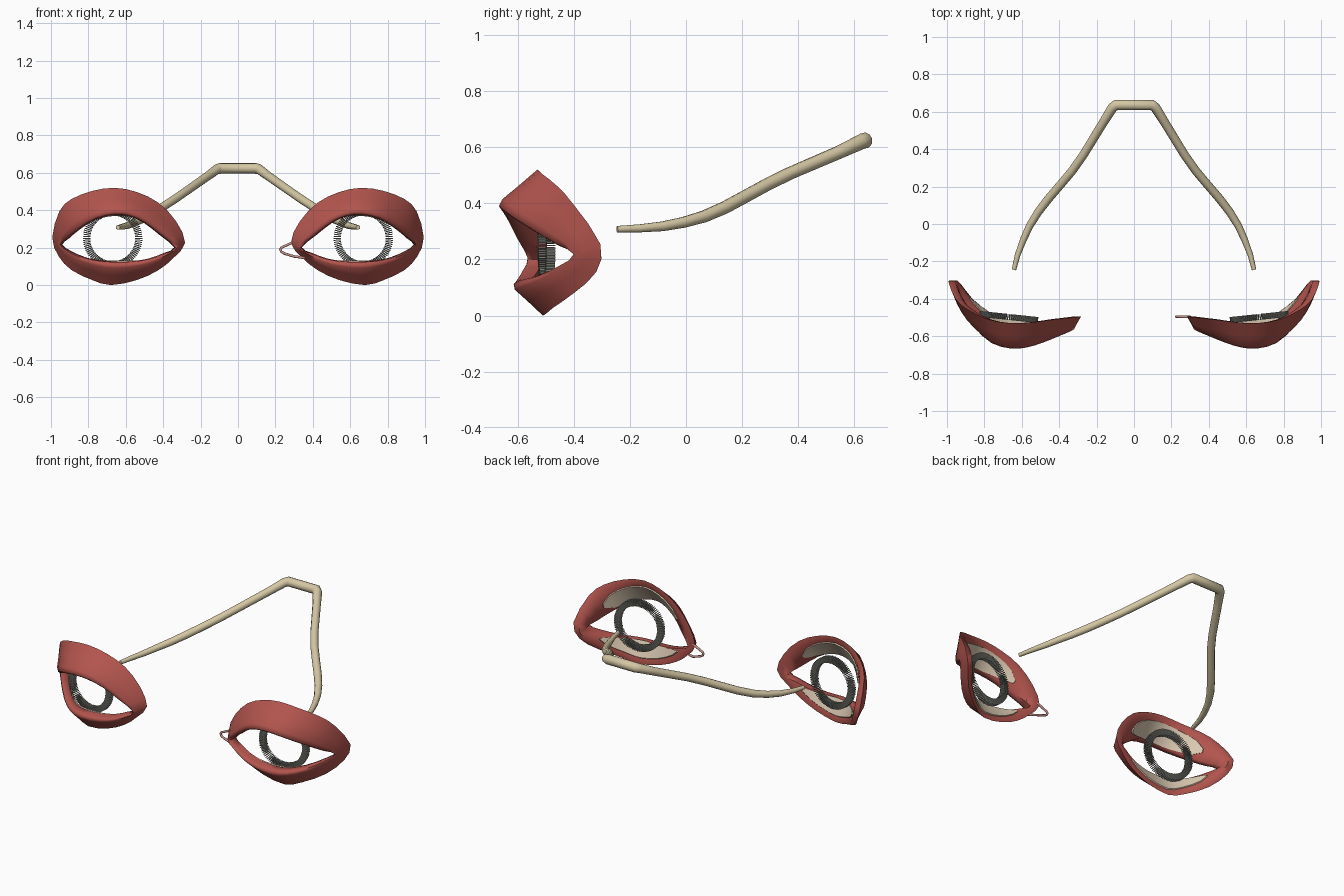
import bpy, bmesh, math
from mathutils import Vector as V, Matrix

if "Cube" in bpy.data.objects:
    bpy.data.objects.remove(bpy.data.objects["Cube"])


def mat(name, rgb):
    m = bpy.data.materials.new(name)
    m.diffuse_color = (*rgb, 1)
    m.use_nodes = True
    m.node_tree.nodes["Principled BSDF"].inputs["Base Color"].default_value = m.diffuse_color
    return m


RED = mat("lid_red", (0.45, 0.09, 0.075))
BEIGE = mat("nerve_beige", (0.66, 0.57, 0.37))
PLATE = mat("plate_beige", (0.70, 0.58, 0.44))
GREY = mat("fibre_grey", (0.30, 0.30, 0.27))
PINK = mat("duct_pink", (0.55, 0.29, 0.25))


def finish(bm, name, material, angle=None):
    bmesh.ops.recalc_face_normals(bm, faces=bm.faces)
    me = bpy.data.meshes.new(name)
    bm.to_mesh(me)
    bm.free()
    ob = bpy.data.objects.new(name, me)
    bpy.context.collection.objects.link(ob)
    me.materials.append(material)
    if angle:
        bpy.ops.object.select_all(action='DESELECT')
        ob.select_set(True)
        bpy.context.view_layer.objects.active = ob
        bpy.ops.object.shade_smooth_by_angle(angle=math.radians(angle))
    return ob


def loft(sections, name, material, side, closed, angle):
    """Skin closed cross-sections, as a ring or as a capped strip."""
    bm = bmesh.new()
    rows = [[bm.verts.new((p.x * side, p.y, p.z)) for p in s] for s in sections]
    n, k = len(rows), len(rows[0])
    for i in range(n if closed else n - 1):
        a, b = rows[i], rows[(i + 1) % n]
        for j in range(k):
            bm.faces.new((a[j], a[(j + 1) % k], b[(j + 1) % k], b[j]))
    if not closed:
        bm.faces.new(rows[0])
        bm.faces.new(rows[-1])
    return finish(bm, name, material, angle)


def tube(name, pts, radii, material):
    cu = bpy.data.curves.new(name, 'CURVE')
    cu.dimensions = '3D'
    cu.bevel_depth = 1
    cu.bevel_resolution = 3
    cu.use_fill_caps = True
    sp = cu.splines.new('POLY')
    sp.points.add(len(pts) - 1)
    for q, p, r in zip(sp.points, pts, radii):
        q.co = (*p, 1)
        q.radius = r
    sp.use_smooth = True
    cu.materials.append(material)
    ob = bpy.data.objects.new(name, cu)
    bpy.context.collection.objects.link(ob)


# Eyelid stations: outer rim and front lid margin, nasal corner first, over the top
RIM = [(.283, -.495, .225), (.33, -.50, .34), (.425, -.51, .44), (.54, -.525, .497),
       (.66, -.53, .52), (.78, -.51, .503), (.89, -.457, .46), (.955, -.40, .395),
       (.993, -.305, .255), (.96, -.32, .155), (.89, -.40, .08), (.78, -.475, .027),
       (.68, -.51, 0), (.54, -.52, .027), (.425, -.52, .08), (.345, -.51, .145)]
MARGIN = [(.335, -.545, .20), (.41, -.585, .265), (.50, -.625, .335), (.58, -.65, .37),
          (.66, -.655, .378), (.76, -.625, .355), (.85, -.54, .30), (.91, -.455, .25),
          (.947, -.385, .215), (.90, -.44, .18), (.82, -.52, .145), (.74, -.58, .128),
          (.66, -.60, .123), (.56, -.595, .125), (.47, -.58, .14), (.39, -.56, .17)]
EYE = V((.66, -.36, .25))


def spline(pts, i, t):
    """Point on a closed Catmull-Rom curve."""
    a, b, c, d = (V(pts[(i + k) % len(pts)]) for k in (-1, 0, 1, 2))
    return .5 * (2 * b + (c - a) * t + (2 * a - 5 * b + 4 * c - d) * t * t
                 + (3 * b - a - 3 * c + d) * t ** 3)


def lid_section(o, f):
    low = o.lerp(f, .42) + V((0, -.017, 0))
    high = o.lerp(f, .74) + V((0, -.032, 0))
    bulge = o.lerp(f, .91) + V((0, -.022, 0))
    back = f + V((0, .035, 0)) + (EYE - f).normalized() * .008
    inner = o.lerp(V((.65, o.y, .24)), .11)
    return [o, low, high, bulge, f, back, inner]


def plate_section(sec, t):
    # Thin plate on the back of the lid, narrowing toward both ends
    w = .45 * math.sqrt(max(0, 1 - (2 * t - 1) ** 2)) * .8 + .09
    inner, back = sec[6], sec[5]
    a, b = inner.lerp(back, .55 - w), inner.lerp(back, .55 + w)
    mid = a.lerp(b, .5)
    off = (EYE - mid).normalized() * .007
    return [a, b, b + off, mid + off, a + off]


SECTIONS = [lid_section(spline(RIM, i, t), spline(MARGIN, i, t))
            for i in range(16) for t in (0, .5)]


def plate(first, last):
    return [plate_section(SECTIONS[i], (i - first) / (last - first))
            for i in range(first, last + 1)]


for side, tag in ((1, "right"), (-1, "left")):
    loft(SECTIONS, "eyelids_" + tag, RED, side, True, 70)
    loft(plate(3, 13), "upper_lid_plate_" + tag, PLATE, side, False, 40)
    loft(plate(19, 29), "lower_lid_plate_" + tag, PLATE, side, False, 40)

    # Ring of fine radial fibres around the missing lens
    bm = bmesh.new()
    tilt = Matrix.Translation((.67 * side, -.497, .25)) @ Matrix.Rotation(side * math.radians(6), 4, 'Z')
    count = 90
    for i in range(count):
        m = (tilt @ Matrix.Rotation(math.tau * i / count, 4, 'Y')
             @ Matrix.Translation((.14, 0, 0)) @ Matrix.Diagonal((.036, .032, .005, 1)))
        bmesh.ops.create_cube(bm, size=1, matrix=m)
    finish(bm, "fibre_ring_" + tag, GREY)

# Optic nerves joined by the thicker crossing at the back
HALF = [(.642, -.245, .308, .012), (.622, -.165, .311, .015), (.592, -.085, .318, .018),
        (.558, -.01, .332, .02), (.512, .064, .353, .022), (.455, .138, .385, .023),
        (.393, .21, .424, .023), (.33, .285, .465, .023), (.27, .37, .507, .023),
        (.163, .545, .582, .024), (.115, .622, .618, .027), (.095, .637, .624, .029)]
path = HALF + [(-x, y, z, r) for x, y, z, r in reversed(HALF)]
tube("optic_nerves", [p[:3] for p in path], [p[3] for p in path], BEIGE)

# Small tear duct loop at one inner corner
DUCT = [(.36, -.52, .24), (.29, -.497, .227), (.232, -.495, .2), (.226, -.495, .19),
        (.232, -.495, .178), (.25, -.495, .168), (.30, -.497, .153), (.36, -.525, .145)]
tube("tear_duct", DUCT, [.007] * len(DUCT), PINK)
